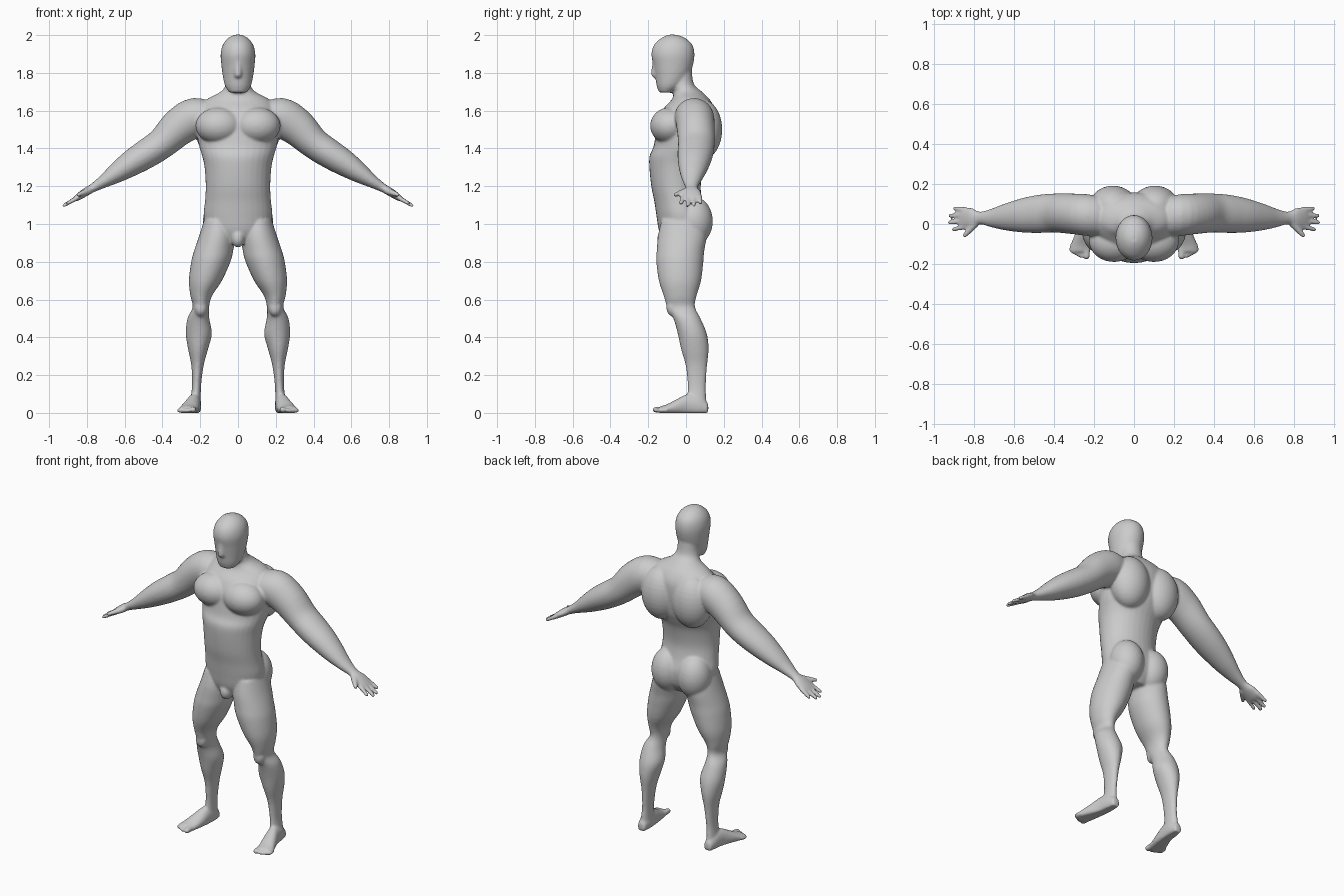
import bpy
import bmesh
from math import sin, cos, tau
from mathutils import Vector, Matrix

cube = bpy.data.objects.get("Cube")
if cube:
    bpy.data.objects.remove(cube, do_unlink=True)

SIDES = 32
bm = bmesh.new()


def resample(rows, steps=4):
    """Pass a smooth spline through the rows of measurements."""
    rows = [Vector(row) for row in rows]
    result = []
    for i in range(len(rows) - 1):
        before, start = rows[max(i - 1, 0)], rows[i]
        end, after = rows[i + 1], rows[min(i + 2, len(rows) - 1)]
        for step in range(steps):
            t = step / steps
            bend_in, bend_out = (end - before) / 2, (after - start) / 2
            result.append(start + bend_in * t
                          + ((end - start) * 3 - bend_in * 2 - bend_out) * t ** 2
                          + ((start - end) * 2 + bend_in + bend_out) * t ** 3)
    return result + [rows[-1]]


def loft(sections, floor=False):
    """Skin elliptical sections, each given as centre, half axis, half axis."""
    rings = []
    for centre, axis_a, axis_b in sections:
        ring = []
        for k in range(SIDES):
            angle = tau * k / SIDES
            point = centre + axis_a * cos(angle) + axis_b * sin(angle)
            if floor:
                point.z = max(point.z, 0)
            ring.append(bm.verts.new(point))
        rings.append(ring)
    for lower, upper in zip(rings, rings[1:]):
        for k in range(SIDES):
            n = (k + 1) % SIDES
            bm.faces.new((lower[k], lower[n], upper[n], upper[k]))
    bm.faces.new(rings[0][::-1])
    bm.faces.new(rings[-1])


def upright(rows):
    """Loft rows of height, left and right edge, front and back edge."""
    loft([(Vector(((x1 + x2) / 2, (y1 + y2) / 2, z)),
           Vector(((x2 - x1) / 2, 0, 0)), Vector((0, (y2 - y1) / 2, 0)))
          for z, x1, x2, y1, y2 in resample(rows)])


def centred(rows):
    upright([(z, -w, w, front, back) for z, w, front, back in rows])


def muscle(centre, radii):
    matrix = Matrix.Translation(centre) @ Matrix.Diagonal((*radii, 1))
    bmesh.ops.create_uvsphere(bm, u_segments=SIDES, v_segments=SIDES // 2,
                              radius=1, matrix=matrix)


def digit(start, end, r1, r2):
    """Rounded tapering finger, toe or ridge."""
    start, end = Vector(start), Vector(end)
    along = (end - start).normalized()
    side = along.orthogonal().normalized()
    up = along.cross(side)
    sections = [(start, side * r1, up * r1)]
    for k in range(6):
        angle = tau / 4 * k / 6
        r = r2 * cos(angle)
        sections.append((end + along * r2 * (sin(angle) - 1), side * r, up * r))
    loft(sections)


# Leg: height, inner, outer, front, back
upright([(1.02, .03, .18, -.13, .1), (.94, .015, .205, -.148, .11),
         (.86, .025, .232, -.155, .097), (.8, .04, .248, -.157, .092),
         (.7, .085, .26, -.144, .08), (.62, .137, .252, -.118, .056),
         (.56, .153, .24, -.1, .048), (.5, .152, .268, -.067, .077),
         (.42, .138, .276, -.044, .11), (.34, .158, .265, -.027, .12),
         (.25, .182, .247, -.002, .112), (.15, .195, .243, .008, .105),
         (.08, .197, .25, .005, .107), (.02, .197, .255, 0, .115)])
muscle((.197, -.07, .56), (.036, .035, .05))

# Foot: length position, inner, outer, top
foot = [(.118, .203, .25, .05), (.07, .195, .262, .09), (.01, .197, .272, .1),
        (-.05, .203, .295, .072), (-.1, .212, .314, .046), (-.14, .22, .318, .034)]
loft([(Vector(((x1 + x2) / 2, y, top * .4)), Vector(((x2 - x1) / 2, 0, 0)),
       Vector((0, 0, top * .6))) for y, x1, x2, top in resample(foot)], floor=True)
digit((.235, -.1, .018), (.237, -.178, .016), .018, .016)
for k in range(4):
    x = .265 + .016 * k
    digit((x - .004, -.1, .014), (x, -.172 + .009 * k, .012), .012, .011)

# Arm and palm: distance out, height, half thickness, front, back
arm = resample([(.12, 1.56, .07, -.06, .12), (.22, 1.565, .104, -.06, .147),
                (.31, 1.515, .1, -.05, .152), (.4, 1.43, .083, -.042, .152),
                (.48, 1.375, .078, -.045, .145), (.56, 1.325, .07, -.042, .128),
                (.64, 1.272, .054, -.032, .103), (.71, 1.226, .035, -.017, .077),
                (.77, 1.19, .023, -.002, .062), (.81, 1.167, .022, -.022, .08),
                (.85, 1.14, .017, -.027, .086), (.87, 1.128, .01, -.02, .08)])
sections = []
for i, (x, z, thick, front, back) in enumerate(arm):
    along = arm[min(i + 1, len(arm) - 1)] - arm[max(i - 1, 0)]
    across = Vector((-along[1], 0, along[0])).normalized()
    sections.append((Vector((x, (front + back) / 2, z)), across * thick,
                     Vector((0, (back - front) / 2, 0))))
loft(sections)

# Fingers: knuckle position, tip distance out, tip position, tip height
for knuckle, out, y, z in [(.072, .905, .078, 1.108), (.043, .928, .042, 1.095),
                           (.014, .931, .006, 1.092), (-.014, .91, -.029, 1.104)]:
    digit((.84, knuckle, 1.146), (out, y, z), .0135, .0105)
digit((.79, .005, 1.175), (.853, -.066, 1.152), .02, .012)

# Chest, shoulder blade and buttock
muscle((.1, -.085, 1.52), (.125, .105, .098))
muscle((.105, .085, 1.5), (.12, .107, .16))
muscle((.088, .04, 1.015), (.098, .102, .13))

# Mirror everything so far to the other side
copy = bmesh.ops.duplicate(bm, geom=bm.verts[:] + bm.edges[:] + bm.faces[:])["geom"]
for item in copy:
    if isinstance(item, bmesh.types.BMVert):
        item.co.x *= -1

# Torso and neck: height, half width, front, back
centred([(.9, .09, -.11, .06), (.96, .16, -.142, .1), (1.04, .182, -.156, .11),
         (1.12, .175, -.168, .088), (1.2, .171, -.184, .078),
         (1.3, .177, -.194, .095), (1.36, .19, -.193, .12),
         (1.41, .205, -.172, .14), (1.48, .215, -.16, .152),
         (1.55, .21, -.148, .158), (1.61, .2, -.12, .152),
         (1.66, .165, -.075, .125), (1.7, .092, -.066, .085),
         (1.74, .066, -.08, .042), (1.82, .06, -.08, .03)])
muscle((0, -.11, .925), (.036, .042, .05))

# Head: height, half width, front, back
centred([(1.695, .045, -.142, -.07), (1.73, .068, -.155, -.02),
         (1.78, .08, -.163, .016), (1.84, .088, -.173, .037),
         (1.9, .092, -.183, .045), (1.95, .08, -.168, .033),
         (1.985, .052, -.13, -.005), (2.002, .018, -.095, -.05)])
digit((0, -.163, 1.89), (0, -.163, 1.772), .014, .021)

bmesh.ops.recalc_face_normals(bm, faces=bm.faces[:])
mesh = bpy.data.meshes.new("body")
bm.to_mesh(mesh)
bm.free()
body = bpy.data.objects.new("body", mesh)
bpy.context.collection.objects.link(body)

# Fuse the parts into one skin and soften the joins
remesh = body.modifiers.new("fuse", 'REMESH')
remesh.mode = 'VOXEL'
remesh.voxel_size = .007
remesh.use_smooth_shade = True
soften = body.modifiers.new("soften", 'SMOOTH')
soften.factor = .5
soften.iterations = 8

# One plain grey skin
grey = bpy.data.materials.new("plain grey")
grey.use_nodes = True
colour = (.6, .6, .6, 1)
grey.diffuse_color = colour
grey.node_tree.nodes["Principled BSDF"].inputs["Base Color"].default_value = colour
mesh.materials.append(grey)
